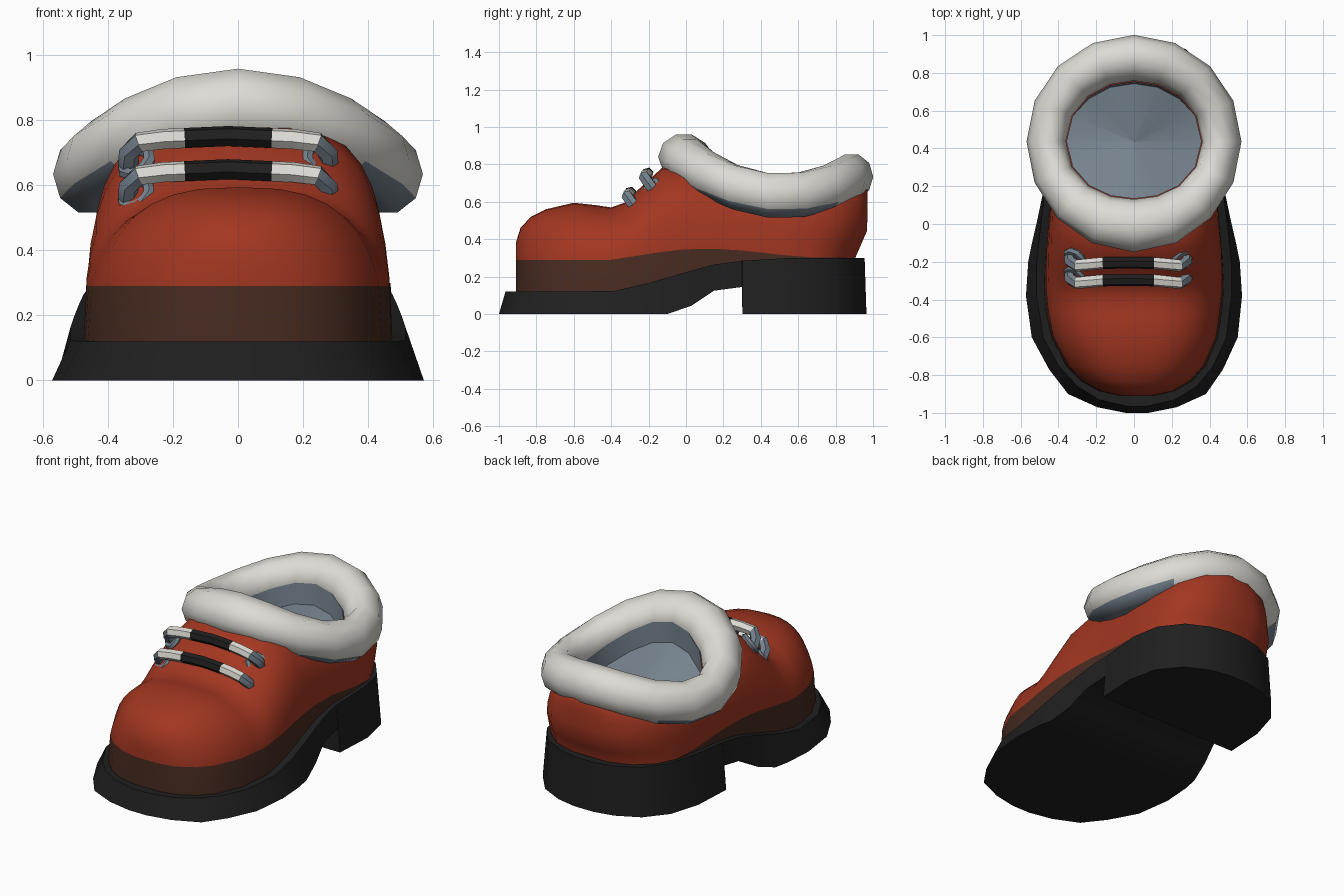
import bpy, bmesh, math
from mathutils import Vector

if "Cube" in bpy.data.objects:
    bpy.data.objects.remove(bpy.data.objects["Cube"])


def mat(name, rgb):
    m = bpy.data.materials.new(name)
    m.diffuse_color = (*rgb, 1)
    m.use_nodes = True
    m.node_tree.nodes["Principled BSDF"].inputs["Base Color"].default_value = m.diffuse_color
    return m


RED = mat("red_leather", (0.36, 0.037, 0.015))
BROWN = mat("brown_welt", (0.064, 0.024, 0.015))
BLACK = mat("black_rubber", (0.014, 0.014, 0.014))
WHITE = mat("white_fleece", (0.72, 0.71, 0.66))
GREY = mat("blue_grey", (0.18, 0.225, 0.27))


def interp(table, v):
    if v <= table[0][0]:
        return table[0][1]
    for (a, p), (b, q) in zip(table, table[1:]):
        if v <= b:
            return p + (q - p) * (v - a) / (b - a)
    return table[-1][1]


def loft(name, rings, mats, rule=None, loop=False, caps=True):
    """Skin closed rings; rule(ring, side, centre) gives the material index."""
    bm = bmesh.new()
    vs = [[bm.verts.new(p) for p in r] for r in rings]
    n, m = len(vs[0]), len(vs)

    def face(pts, i, j):
        f = bm.faces.new(pts)
        if rule:
            f.material_index = rule(i, j, f.calc_center_median())

    for i in range(m if loop else m - 1):
        a, b = vs[i], vs[(i + 1) % m]
        for j in range(n):
            k = (j + 1) % n
            face((a[j], a[k], b[k], b[j]), i, j)
    if caps and not loop:
        for i in (0, m - 1):
            r = vs[i]
            for j in range((n - 1) // 2):
                pts = []
                for v in (r[j], r[j + 1], r[n - 2 - j], r[n - 1 - j]):
                    if v not in pts:
                        pts.append(v)
                face(pts, i, j)
    bmesh.ops.recalc_face_normals(bm, faces=bm.faces)
    me = bpy.data.meshes.new(name)
    bm.to_mesh(me)
    bm.free()
    for mm in mats:
        me.materials.append(mm)
    ob = bpy.data.objects.new(name, me)
    bpy.context.collection.objects.link(ob)
    return ob


def activate(ob):
    bpy.ops.object.select_all(action='DESELECT')
    ob.select_set(True)
    bpy.context.view_layer.objects.active = ob


def smooth(ob, deg):
    activate(ob)
    bpy.ops.object.shade_smooth_by_angle(angle=math.radians(deg))


# Slight sideways bow of the shoe along y
bow = [(-0.9, 0.016), (-0.5, 0.0), (0.3, 0.0), (0.7, 0.022)]

# Sole with raised arch and heel block: y, bottom half width, bottom z, top y, top half width
sole_top = [(-0.4, 0.12), (-0.2, 0.165), (0.0, 0.225), (0.15, 0.265), (0.3, 0.285), (0.5, 0.3)]
sole_rows = [
    (-1.0, 0.06, 0, -0.965, 0.05), (-0.97, 0.21, 0, -0.93, 0.20), (-0.90, 0.365, 0, -0.86, 0.315),
    (-0.77, 0.46, 0, -0.75, 0.41), (-0.60, 0.545, 0, -0.60, 0.485), (-0.38, 0.572, 0, -0.38, 0.515),
    (-0.20, 0.56, 0, -0.20, 0.515), (-0.10, 0.54, 0, -0.10, 0.505), (0.03, 0.51, 0.045, 0.03, 0.49),
    (0.15, 0.485, 0.125, 0.15, 0.475), (0.30, 0.47, 0.145, 0.30, 0.46), (0.301, 0.485, 0, 0.301, 0.46),
    (0.55, 0.485, 0, 0.55, 0.455), (0.74, 0.437, 0, 0.73, 0.415), (0.87, 0.33, 0, 0.86, 0.315),
    (0.94, 0.19, 0, 0.93, 0.175), (0.965, 0.065, 0, 0.955, 0.06)]
rings = []
for y, xb, zb, yt, xt in sole_rows:
    zt, s = interp(sole_top, yt), interp(bow, y)
    rings.append([(s + xb, y, zb), (s + xt, yt, zt), (s - xt, yt, zt), (s - xb, y, zb)])
smooth(loft("sole", rings, [BLACK]), 30)

# Upper: arched sections along y: y, half width, top z, squareness
upper_rows = [
    (-0.91, 0.09, 0.38, 2.6), (-0.885, 0.20, 0.46, 2.6), (-0.83, 0.295, 0.52, 2.6),
    (-0.75, 0.37, 0.56, 2.6), (-0.60, 0.44, 0.595, 2.7), (-0.48, 0.463, 0.582, 2.7),
    (-0.40, 0.472, 0.57, 2.8), (-0.33, 0.475, 0.595, 2.9), (-0.25, 0.472, 0.67, 2.9),
    (-0.13, 0.465, 0.78, 2.9), (0.0, 0.452, 0.80, 3.2), (0.15, 0.44, 0.73, 3.6),
    (0.30, 0.432, 0.69, 4), (0.50, 0.432, 0.68, 4), (0.66, 0.415, 0.68, 4),
    (0.77, 0.36, 0.69, 4), (0.86, 0.255, 0.69, 4), (0.905, 0.12, 0.67, 4)]
band = [(-0.4, 0.29), (-0.05, 0.345), (0.2, 0.35), (0.4, 0.33), (0.6, 0.305), (0.8, 0.301)]
rings = []
for y, w, top, n in upper_rows:
    zb, s = interp(sole_top, y) - 0.005, interp(bow, y)
    tb = (interp(band, y) - zb) / (top - zb)
    ts = [0, tb] + [tb + (1 - tb) * math.sin(k / 16 * math.pi) for k in range(1, 9)]
    half = []
    for t in ts:
        z = zb + t * (top - zb)
        bulge = 0.065 * min(1, max(0, (z - 0.3) / 0.15)) * min(1, max(0, (y - 0.6) / 0.25))
        half.append((w * max(0, 1 - t ** n) ** (1 / n) if t < 0.9999 else 0, y + bulge, z))
    full = half + [(-x, yy, z) for x, yy, z in reversed(half[:-1])]
    rings.append([(x + s, yy, z) for x, yy, z in full])
last = len(rings[0]) - 1
upper = loft("upper", rings, [RED, BROWN], lambda i, j, c: int(j in (0, last - 1, last)))

# Collar path: 16-sided loop, dipping at the sides
SEG = 16


def collar_path(i, s=1.0):
    a = 2 * math.pi * i / SEG
    c = math.cos(a)
    return Vector((0.455 * s * math.sin(a), 0.437 - 0.45 * s * c, 0.635 + 0.053 * c + 0.1525 * c * c)), a, c


# Foot opening cut out of the upper
rings = []
for z in (0.44, 1.1):
    rings.append([(p.x, p.y, z) for p in (collar_path(i, 0.88)[0] for i in range(SEG))])
cutter = loft("opening_cutter", rings, [RED])
cutter.hide_render = True
activate(upper)
b = upper.modifiers.new("opening", 'BOOLEAN')
b.object = cutter
b.operation = 'DIFFERENCE'
bpy.ops.object.modifier_apply(modifier="opening")
bpy.data.objects.remove(cutter)
smooth(upper, 45)

# Fleece collar with grey underside, and the edge where the lining starts
SIDES = 10
rings, edge = [], []
for i in range(SEG):
    p, a, c = collar_path(i)
    r_out = 0.114 + 0.022 * max(0, c) ** 3
    r_in = 0.094 + 0.035 * c * c + 0.015 * max(0, c) ** 3
    out = Vector((math.sin(a), -math.cos(a), 0))
    ring = []
    for k in range(SIDES):
        u, v = math.cos(2 * math.pi * k / SIDES), math.sin(2 * math.pi * k / SIDES)
        ring.append(p + out * (r_out if u > 0 else r_in) * u + Vector((0, 0, 0.125 * v)))
    rings.append(ring)
    edge.append(p - out * (r_in + 0.003))


def collar_rule(i, j, c):
    side = abs(math.cos(2 * math.pi * (i + 0.5) / SEG)) < 0.8
    return int(j in (5, 6, 7) or (j == 8 and side))


smooth(loft("fleece_collar", rings, [WHITE, GREY], collar_rule, loop=True), 60)

# Lining wall and insole
mid = Vector((0, 0.437, 0.575))
low = [p + Vector((0, -0.012 if p.y > 0.6 else 0, -0.125)) for p in edge]
lining = loft("lining", [edge, low, [mid + (p - mid) * 0.002 for p in low]], [GREY], caps=False)
if lining.data.polygons[-1].normal.z < 0:
    lining.data.flip_normals()
smooth(lining, 40)


# Laces and grey eyelet hooks
def tube(name, pts, r, mats, rule=None):
    pts = [Vector(p) for p in pts]
    ref = Vector((0, 0.7, 0.7))
    rings = []
    for i, p in enumerate(pts):
        t = (pts[min(i + 1, len(pts) - 1)] - pts[max(i - 1, 0)]).normalized()
        u = t.cross(ref).normalized()
        v = u.cross(t)
        rings.append([p + r * (u * math.cos(k * math.pi / 3) + v * math.sin(k * math.pi / 3))
                      for k in range(6)])
    return loft(name, rings, mats, rule)


OFF = -0.03


def lace_rule(i, j, c):
    d = abs(c.x - OFF)
    return 2 if d > 0.27 else (1 if d > 0.13 else 0)


for row, (dy, dz) in {"upper": (0, 0), "lower": (-0.092, -0.102)}.items():
    half = [(0.135, -0.207, 0.746), (0.2, -0.213, 0.743), (0.275, -0.221, 0.733),
            (0.306, -0.2, 0.70), (0.308, -0.172, 0.66), (0.295, -0.145, 0.635)]
    path = [(-x, y, z) for x, y, z in reversed(half)] + [(0, -0.205, 0.752)] + half
    lace = tube(row + "_lace", [(x + OFF, y + dy, z + dz) for x, y, z in path], 0.032,
                [BLACK, WHITE, GREY], lace_rule)
    smooth(lace, 35)
    for s in (-1, 1):
        bpy.ops.mesh.primitive_torus_add(major_radius=0.048, minor_radius=0.02, major_segments=8,
                                         minor_segments=6,
                                         location=(OFF + s * 0.283, -0.18 + dy, 0.672 + dz),
                                         rotation=(math.radians(40), math.radians(s * 40), 0))
        eye = bpy.context.object
        eye.name = row + "_eyelet_" + ("left" if s < 0 else "right")
        eye.data.materials.append(GREY)
        smooth(eye, 50)
